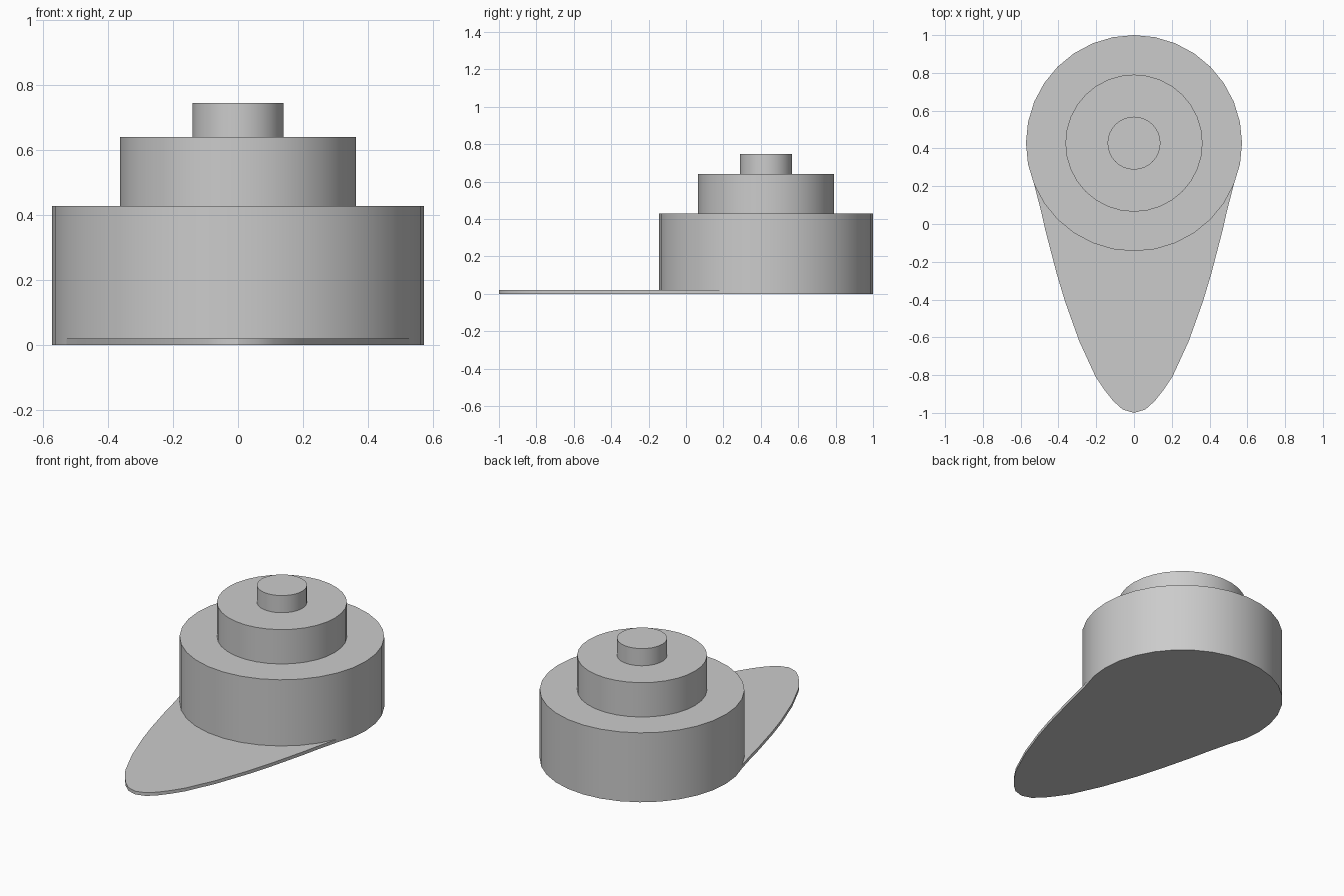
import bpy
import math

cube = bpy.data.objects.get("Cube")
if cube:
    bpy.data.objects.remove(cube, do_unlink=True)

SEGMENTS = 32
CENTRE_Y = 0.428
BASE_RADIUS = 0.572

grey = bpy.data.materials.new("plain grey")
grey.use_nodes = True
colour = (0.6, 0.6, 0.6, 1)
grey.diffuse_color = colour
grey.node_tree.nodes["Principled BSDF"].inputs["Base Color"].default_value = colour


def arc_point(radius, step):
    angle = math.tau * step / SEGMENTS
    return radius * math.cos(angle), CENTRE_Y + radius * math.sin(angle)


def make_object(name, verts, faces):
    mesh = bpy.data.meshes.new(name)
    mesh.from_pydata(verts, [], faces)
    mesh.materials.append(grey)
    obj = bpy.data.objects.new(name, mesh)
    bpy.context.collection.objects.link(obj)
    bpy.ops.object.select_all(action="DESELECT")
    obj.select_set(True)
    bpy.context.view_layer.objects.active = obj
    bpy.ops.object.shade_smooth_by_angle(angle=math.radians(30))
    return obj


def stack(rings, name):
    """Join equal rings of points from bottom to top and cap both ends."""
    n = len(rings[0])
    verts = [p for ring in rings for p in ring]
    faces = [tuple(reversed(range(n))), tuple(range(len(verts) - n, len(verts)))]
    for r in range(0, len(verts) - n, n):
        for i in range(n):
            j = (i + 1) % n
            faces.append((r + i, r + j, r + n + j, r + n + i))
    return make_object(name, verts, faces)


# Three-tier round body, as one stepped profile of (radius, height)
profile = [(BASE_RADIUS, 0), (BASE_RADIUS, 0.428), (0.363, 0.428),
           (0.363, 0.64), (0.14, 0.64), (0.14, 0.746)]
stack([[(*arc_point(r, s), z) for s in range(SEGMENTS)] for r, z in profile],
      "tiered_body")

# Thin pointed plate in front, its rear edge following the body wall
side = [(0.49, 0.06), (0.47, -0.03), (0.41, -0.26), (0.365, -0.41),
        (0.29, -0.62), (0.205, -0.805), (0.155, -0.88), (0.11, -0.937),
        (0.06, -0.982)]
rear = [arc_point(BASE_RADIUS, s) for s in range(SEGMENTS // 2 + 2, SEGMENTS - 1)]
outline = rear + side + [(0, -1)] + [(-x, y) for x, y in reversed(side)]
# The outline runs clockwise, so reverse it for outward faces
outline.reverse()
stack([[(x, y, z) for x, y in outline] for z in (0, 0.02)], "front_plate")
